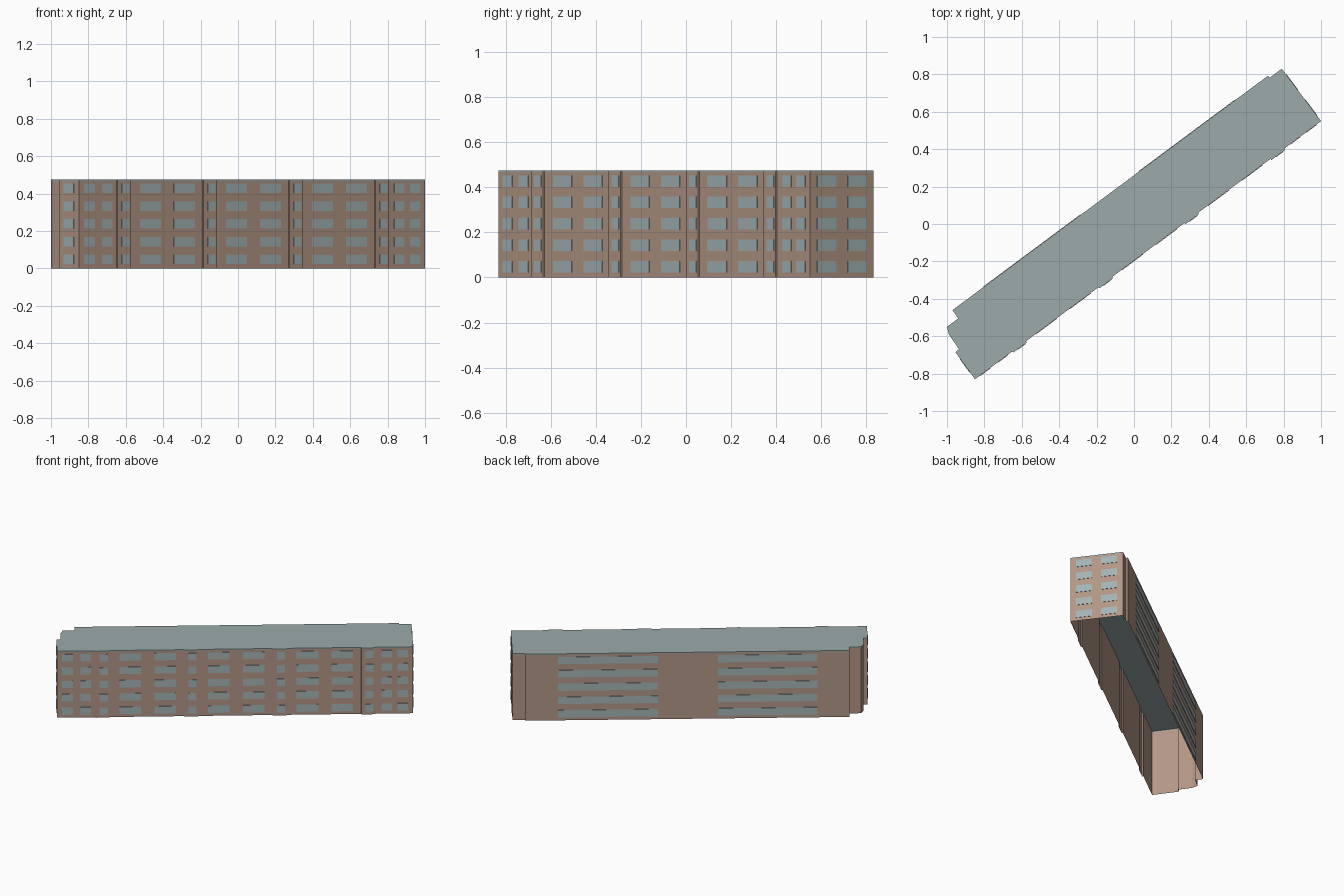
import bpy
import bmesh
from mathutils import Vector

cube = bpy.data.objects.get("Cube")
if cube:
    bpy.data.objects.remove(cube)

WALL_TOP, ROOF_TOP = 0.468, 0.475
UP = Vector((0, 0, 1))


def material(name, rgb):
    mat = bpy.data.materials.new(name)
    mat.use_nodes = True
    mat.diffuse_color = (*rgb, 1)
    mat.node_tree.nodes["Principled BSDF"].inputs["Base Color"].default_value = (*rgb, 1)
    return mat


brick = material("brown wall", (0.445, 0.305, 0.235))
glass = material("window grey", (0.366, 0.451, 0.462))
roofing = material("roof grey", (0.332, 0.407, 0.402))


def finish(name, bm, mat):
    mesh = bpy.data.meshes.new(name)
    bm.to_mesh(mesh)
    bm.free()
    mesh.materials.append(mat)
    obj = bpy.data.objects.new(name, mesh)
    bpy.context.collection.objects.link(obj)
    return obj


def shell(name, outline, low, high, mat, capped):
    """Upright faces around an anticlockwise outline, with an optional lid."""
    bm = bmesh.new()
    bottom = [bm.verts.new(p + UP * low) for p in outline]
    top = [bm.verts.new(p + UP * high) for p in outline]
    for i in range(len(outline)):
        j = (i + 1) % len(outline)
        bm.faces.new((bottom[i], bottom[j], top[j], top[i]))
    if capped:
        bm.faces.new(top)
    return finish(name, bm, mat)


def windows(name, start, end, spans, depth=0.0):
    """Five storeys of thin panes on the wall running from start to end."""
    bm = bmesh.new()
    outward = (end - start).cross(UP).normalized()
    for a, b in spans:
        left, right = start.lerp(end, a), start.lerp(end, b)
        for floor in range(5):
            low = 0.022 + 0.095 * floor
            rings = []
            for gap in (0.0005, 0.003):
                shift = outward * (depth + gap)
                rings.append([bm.verts.new(p + shift + UP * z) for p, z in (
                    (left, low), (right, low), (right, low + 0.051), (left, low + 0.051))])
            inner, outer = rings
            bm.faces.new(outer)
            bm.faces.new(inner[::-1])
            for i in range(4):
                j = (i + 1) % 4
                bm.faces.new((inner[i], inner[j], outer[j], outer[i]))
    return finish(name, bm, glass)


# Main corners of the slanted block
front_start, front_end = Vector((-0.85, -0.83, 0)), Vector((1.0, 0.55, 0))
back_corner = Vector((0.79, 0.83, 0))
back_start, back_end = Vector((0.717, 0.793, 0)), Vector((-0.97, -0.46, 0))
side_corner = Vector((-0.955, -0.685, 0))


def along(x):
    """Fraction along the front wall for a given x."""
    return (x - front_start.x) / (front_end.x - front_start.x)


# Front wall with four shallow stair bays
BAY = 0.008
front_out = (front_end - front_start).cross(UP).normalized()
bay_starts = [-0.65 + 0.46 * i for i in range(4)]
outline = [front_start]
for x in bay_starts:
    p = front_start.lerp(front_end, along(x))
    q = front_start.lerp(front_end, along(x + 0.073))
    outline += [p, p + front_out * BAY, q + front_out * BAY, q]

# Far end, stepped back wall and notched near end
outline += [front_end, back_corner, Vector((0.725, 0.782, 0)), back_start, back_end]
outline += [Vector((x, y, 0)) for x, y in (
    (-0.94, -0.505), (-1.0, -0.55), (-0.99, -0.59), (-0.935, -0.67))]
outline.append(side_corner)

shell("walls", outline, 0, WALL_TOP, brick, False)
shell("roof", outline, WALL_TOP, ROOF_TOP, roofing, True)

# Front windows: wide pairs between bays, narrow ones at both ends
wide = [(x + s, x + s + 0.112) for x in bay_starts[:3] for s in (0.125, 0.306)]
narrow = [(-0.824, -0.767), (-0.728, -0.674), (0.835, 0.889), (0.919, 0.973)]
windows("front_windows", front_start, front_end,
        [(along(a), along(b)) for a, b in wide + narrow])
windows("bay_windows", front_start, front_end,
        [(along(x + 0.022), along(x + 0.064)) for x in bay_starts], BAY)

# End windows and long bands on the back
windows("left_end_windows", front_end, back_corner, [(0.11, 0.41), (0.59, 0.886)])
windows("right_end_windows", side_corner, front_start, [(0.24, 0.74)])
windows("back_window_bands", back_start, back_end, [(0.102, 0.41), (0.594, 0.902)])
